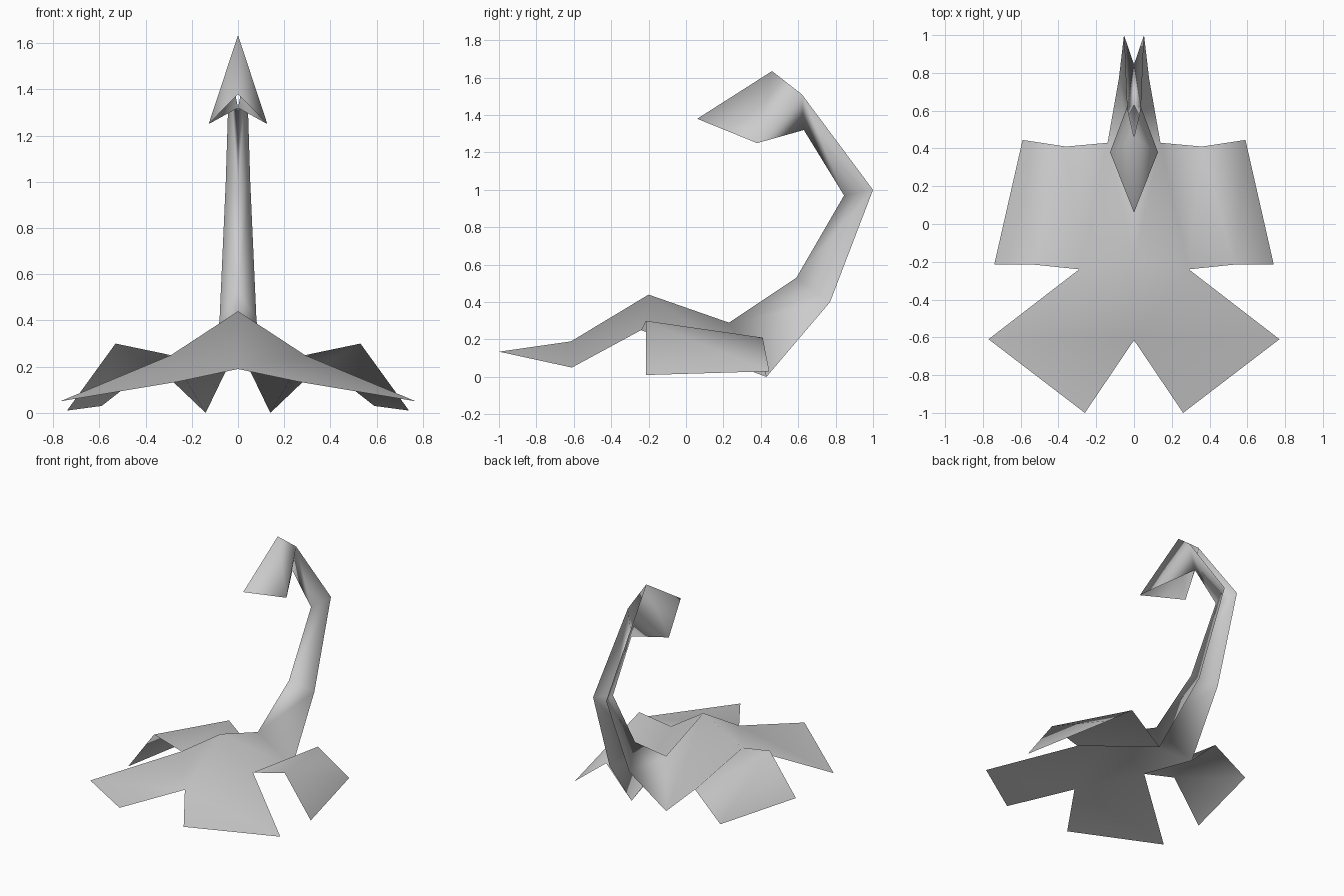
import bpy
import bmesh

cube = bpy.data.objects.get("Cube")
if cube:
    bpy.data.objects.remove(cube, do_unlink=True)

paper = bpy.data.materials.new("grey_paper")
paper.use_nodes = True
colour = (0.6, 0.6, 0.6, 1.0)
paper.diffuse_color = colour
paper.node_tree.nodes["Principled BSDF"].inputs["Base Color"].default_value = colour

# Fold points of the left half of one sheet; x = 0 lies on the centre crease
points = {
    # body
    "back_ridge": (0, -0.20, 0.44), "back_dip": (0, 0.23, 0.29),
    "shoulder": (0.29, -0.24, 0.25), "rear_corner": (0.14, 0.43, 0.0),
    # claw
    "claw_notch": (0, -0.615, 0.19), "claw_front": (0.26, -1.0, 0.135),
    "claw_side": (0.77, -0.61, 0.05),
    # leg flap
    "leg_front_top": (0.53, -0.215, 0.30), "leg_front_foot": (0.74, -0.215, 0.01),
    "leg_rear_foot": (0.59, 0.445, 0.03), "leg_rear_top": (0.36, 0.41, 0.21),
    # tail: inner crease and outer edge
    "crease_low": (0, 0.59, 0.53), "crease_mid": (0, 0.845, 0.97),
    "crease_high": (0, 0.63, 1.32),
    "edge_low": (0.08, 0.77, 0.40), "edge_mid": (0.053, 1.0, 1.0),
    "edge_high": (0.037, 0.62, 1.51),
    # stinger
    "sting_peak": (0, 0.46, 1.635), "sting_tip": (0, 0.06, 1.38),
    "sting_side": (0.127, 0.38, 1.25),
}

parts = {
    "body": ["back_ridge back_dip rear_corner shoulder",
             "shoulder rear_corner leg_rear_top"],
    "claw": ["back_ridge shoulder claw_notch",
             "claw_notch shoulder claw_side claw_front"],
    "leg": ["shoulder leg_rear_top leg_front_top",
            "leg_front_top leg_rear_top leg_rear_foot leg_front_foot"],
    "tail": ["back_dip crease_low edge_low rear_corner",
             "crease_low crease_mid edge_mid edge_low",
             "crease_mid crease_high edge_high edge_mid"],
    "stinger": ["crease_high sting_side edge_high",
                "edge_high sting_side sting_peak",
                "sting_peak sting_side sting_tip"],
}

# Fold the half sheet
bm = bmesh.new()
verts = {name: bm.verts.new(co) for name, co in points.items()}
for folds in parts.values():
    for fold in folds:
        bm.faces.new([verts[n] for n in fold.split()]).smooth = True
bmesh.ops.recalc_face_normals(bm, faces=bm.faces)
bm.normal_update()
bm.faces.ensure_lookup_table()
if bm.faces[0].normal.z < 0:
    bmesh.ops.reverse_faces(bm, faces=bm.faces)

mesh = bpy.data.meshes.new("folded_scorpion_sheet")
bm.to_mesh(mesh)
bm.free()
mesh.materials.append(paper)
sheet = bpy.data.objects.new("folded_scorpion_sheet", mesh)
bpy.context.collection.objects.link(sheet)

# Mirror across the centre crease
mirror = sheet.modifiers.new("mirror", 'MIRROR')
mirror.use_axis[0] = True
mirror.use_clip = True
mirror.merge_threshold = 0.001
